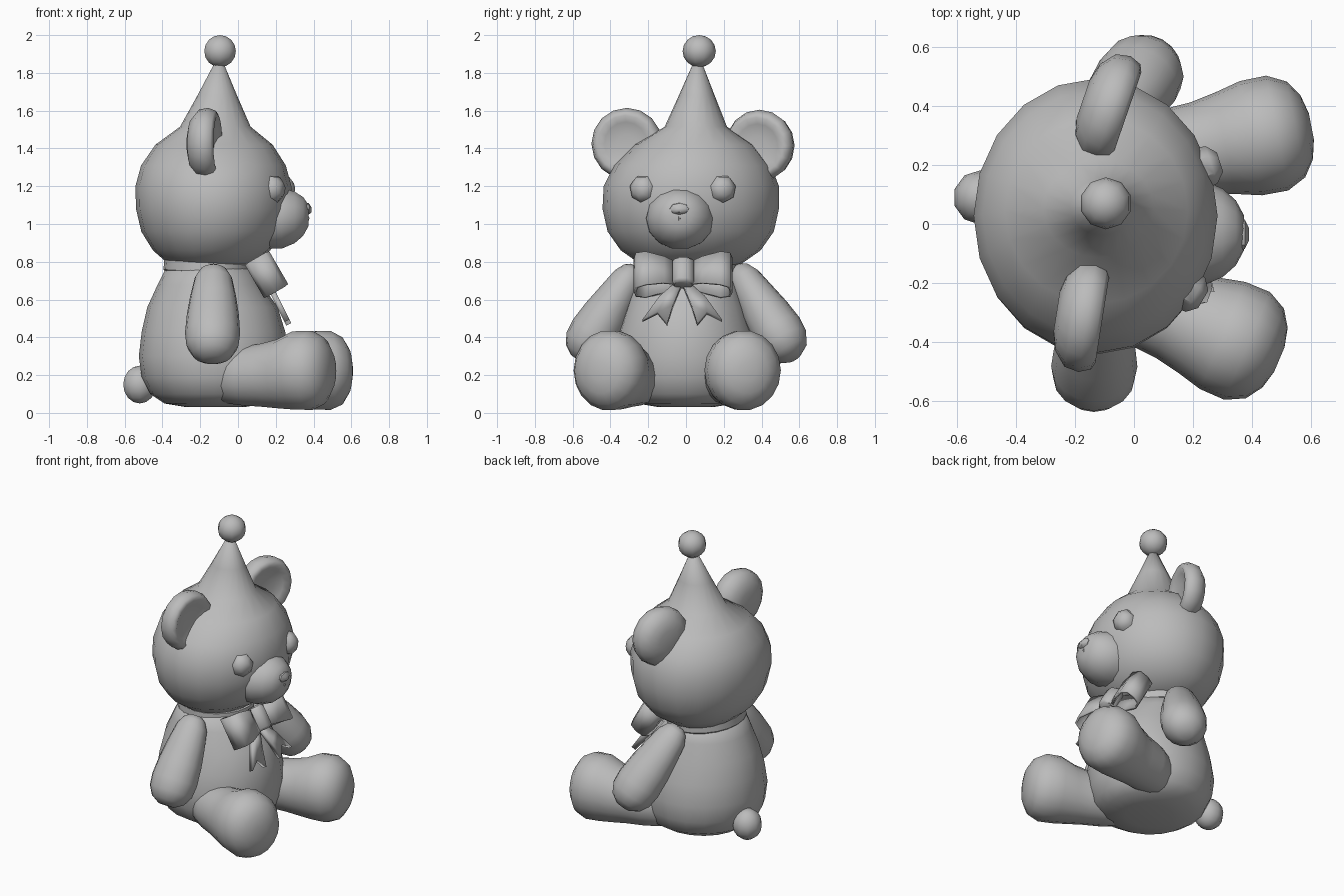
import bpy, bmesh, math
from mathutils import Vector as V

if "Cube" in bpy.data.objects:
    bpy.data.objects.remove(bpy.data.objects["Cube"])

grey = bpy.data.materials.new("plush_grey")
grey.diffuse_color = (0.5, 0.5, 0.5, 1)
grey.use_nodes = True
grey.node_tree.nodes["Principled BSDF"].inputs["Base Color"].default_value = grey.diffuse_color
X, Y, Z = V((1, 0, 0)), V((0, 1, 0)), V((0, 0, 1))


def finish(name, bm, angle=60):
    bmesh.ops.recalc_face_normals(bm, faces=bm.faces)
    me = bpy.data.meshes.new(name)
    bm.to_mesh(me)
    bm.free()
    ob = bpy.data.objects.new(name, me)
    bpy.context.collection.objects.link(ob)
    me.materials.append(grey)
    bpy.ops.object.select_all(action='DESELECT')
    ob.select_set(True)
    bpy.context.view_layer.objects.active = ob
    bpy.ops.object.shade_smooth_by_angle(angle=math.radians(angle))
    return ob


def loft(name, sections, u, v, sides=18, angle=60, turn=0):
    """Skin elliptical sections (centre, radius along u, radius along v)."""
    bm = bmesh.new()
    rings = []
    for c, a, b in sections:
        rings.append([bm.verts.new(V(c) + u * a * math.cos(t) + v * b * math.sin(t))
                      for t in (2 * math.pi * (i + turn) / sides for i in range(sides))])
    for r, s in zip(rings, rings[1:]):
        for i in range(sides):
            j = (i + 1) % sides
            bm.faces.new((r[i], r[j], s[j], s[i]))
    bm.faces.new(rings[0])
    bm.faces.new(rings[-1])
    return finish(name, bm, angle)


def ball(name, c, r, seg=12, rings=8, angle=80):
    bm = bmesh.new()
    bmesh.ops.create_uvsphere(bm, u_segments=seg, v_segments=rings, radius=1)
    for p in bm.verts:
        p.co = V(c) + V((p.co.x * r[0], p.co.y * r[1], p.co.z * r[2]))
    return finish(name, bm, angle)


def heading(yaw):
    return V((math.cos(math.radians(yaw)), math.sin(math.radians(yaw)), 0))


# Head flowing into the party hat: z, centre x, centre y, radius x, radius y
head = [(.765, -.15, .02, .12, .14), (.79, -.15, .025, .22, .27), (.86, -.14, .025, .31, .37),
        (.96, -.132, .025, .38, .44), (1.08, -.13, .025, .41, .467), (1.2, -.13, .028, .413, .464),
        (1.31, -.13, .035, .383, .415), (1.42, -.127, .045, .31, .315), (1.515, -.12, .052, .187, .165),
        (1.68, -.11, .057, .105, .095), (1.86, -.1, .062, .02, .02)]
loft("head_and_hat", [((x, y, z), a, b) for z, x, y, a, b in head], X, Y, 20, 80)
ball("hat_pompom", (-.095, .07, 1.915), (.088, .088, .085), 10, 8)

# Body
body = [(.03, -.12, .15, .14), (.05, -.12, .27, .26), (.1, -.125, .34, .34), (.19, -.13, .38, .375),
        (.3, -.13, .395, .385), (.43, -.13, .38, .36), (.56, -.135, .345, .32),
        (.68, -.15, .275, .28), (.79, -.16, .21, .24)]
loft("body", [((x, 0, z), a, b) for z, x, a, b in body], X, Y, 20, 80)
ball("tail", (-.52, .09, .15), (.092, .092, .1), 10, 8)

# Ears: shallow dishes facing forward
ear = [(-.085, .07), (-.07, .13), (-.03, .18), (.02, .19), (.06, .175), (.072, .15),
       (.055, .115), (.045, .05)]
for name, c, yaw in (("ear_left", (-.092, .395, 1.415), -19), ("ear_right", (-.178, -.31, 1.425), -9)):
    f = heading(yaw)
    loft(name, [(V(c) + f * t, r, r) for t, r in ear], Z.cross(f), Z, 16)

# Face
snout = [(.15, 1.03, .185, .165), (.23, 1.03, .18, .165), (.3, 1.035, .15, .14),
         (.345, 1.04, .11, .105), (.372, 1.045, .06, .06)]
loft("snout", [((x, -.03, z), a, b) for x, z, a, b in snout], Y, Z, 14, 80)
for name, c, yaw in (("eye_left", (.215, .185, 1.185), 18), ("eye_right", (.165, -.215, 1.185), -30)):
    f = heading(yaw)
    dome = [(0, .075, .08), (.05, .068, .07), (.08, .035, .035)]
    loft(name, [(V(c) + f * t, a, b) for t, a, b in dome], Z.cross(f), Z, 7, 50, .25)
nose = [((.33, -.035, 1.08), .06, .04), ((.375, -.035, 1.08), .05, .03), ((.39, -.035, 1.075), .02, .012)]
loft("nose", nose, Y, Z, 8, 40)
mouth = [((.36, -.035, 1.055), .005, .008), ((.372, -.035, 1.03), .005, .008), ((.345, -.035, .965), .005, .008)]
loft("mouth_line", mouth, Y, X, 6)

# Legs: distance along leg, half width, half height, centre height
leg = [(-.52, .08, .1, .19), (-.47, .13, .14, .19), (-.36, .152, .158, .195), (-.25, .158, .17, .2),
       (-.16, .175, .185, .207), (-.07, .197, .21, .225), (.02, .198, .212, .225),
       (.085, .165, .18, .222), (.122, .11, .12, .222), (.138, .045, .05, .222)]
for name, c, yaw in (("leg_left", (.465, .304, 0), 11), ("leg_right", (.365, -.405, 0), -23)):
    f = heading(yaw)
    loft(name, [(V(c) + f * t + Z * z, a, b) for t, a, b, z in leg], Z.cross(f), Z, 18, 80)

# Arms: fraction from shoulder to hand, half breadth, half thickness
arm = [(-.2, .035, .03), (-.14, .07, .06), (0, .1, .085), (.3, .122, .105), (.6, .138, .125),
       (.9, .146, .137), (1.1, .138, .13), (1.25, .105, .1), (1.34, .05, .045)]
for name, s, h in (("arm_left", (-.11, .31, .71), (.025, .505, .4)), ("arm_right", (-.13, -.305, .71), (-.135, -.502, .39))):
    s, h = V(s), V(h)
    d = (h - s).normalized()
    u = (X - d * X.dot(d)).normalized()
    loft(name, [(s.lerp(h, t), a, b) for t, a, b in arm], u, d.cross(u), 16, 80)

# Neck ribbon, dipping a little towards the front
band = [(.735, .225, .25), (.745, .235, .262), (.795, .23, .26), (.805, .21, .24)]
tilt = V((1, 0, -.06))
loft("neck_ribbon", [((-.16, .01, z), a, b) for z, a, b in band], tilt, Y, 20, 40)

# Bow, in a tilted frame: Y across, H up the chest, D outward
H, D = V((-.5, 0, .866)), V((.866, 0, .5))
O = V((.148, -.015, .73))
tear = [(.03, .02), (.1, .06), (.2, .078), (.25, .055), (.262, 0), (.25, -.05), (.2, -.07),
        (.1, -.055), (.03, -.02)]
for name, side in (("bow_loop_left", 1), ("bow_loop_right", -1)):
    bm = bmesh.new()
    rows = []
    for k in (-1, 1):
        rows.append([bm.verts.new(O + Y * side * s + D * d + H * k * (.06 + .2 * min(s, .22)))
                     for s, d in tear])
    for i in range(len(tear) - 1):
        bm.faces.new((rows[0][i], rows[0][i + 1], rows[1][i + 1], rows[1][i]))
    ob = finish(name, bm, 50)
    ob.modifiers.new("cloth", 'SOLIDIFY').thickness = .014
knot = [(-.075, .05, .04), (-.06, .062, .055), (.06, .062, .055), (.075, .05, .04)]
loft("bow_knot", [(O + H * t + D * .025, a, b) for t, a, b in knot], Y, D, 8, 50, .5)

# Ribbon tails with swallow ends: y, z outline, lying on the chest slope
outline = [(.0, .69), (.05, .68), (.12, .62), (.21, .495), (.13, .535), (.08, .475), (.05, .57)]
for name, side in (("ribbon_tail_left", 1), ("ribbon_tail_right", -1)):
    bm = bmesh.new()
    bm.faces.new([bm.verts.new((.175 + (.69 - z) * .5, -.02 + side * y, z)) for y, z in outline])
    ob = finish(name, bm, 30)
    ob.modifiers.new("cloth", 'SOLIDIFY').thickness = .03
